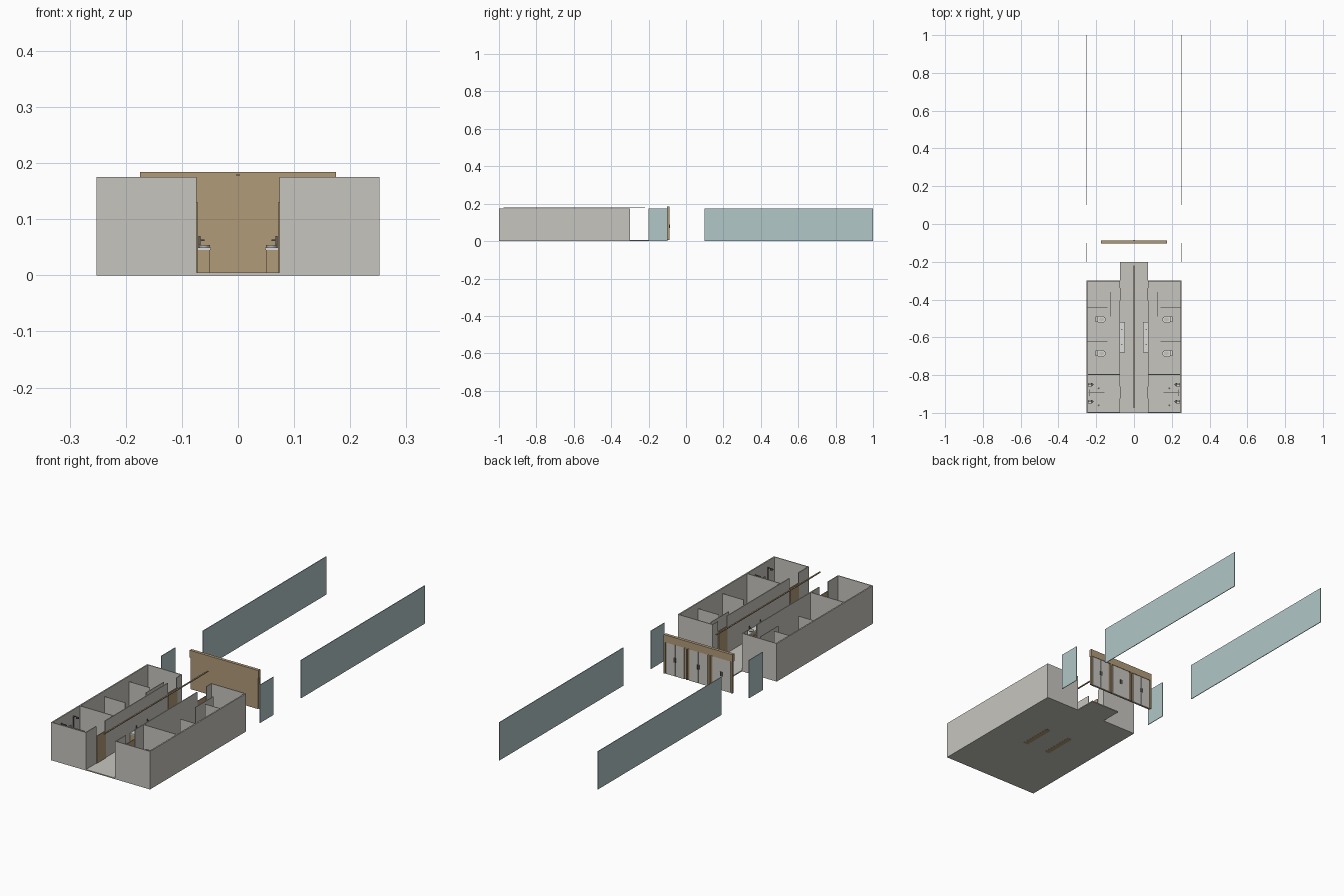
import bpy, math

def mat(name, c):
    m = bpy.data.materials.new(name)
    m.diffuse_color = (*c, 1)
    return m

GREY = mat("plaster_grey", (0.57, 0.56, 0.52))
WOOD = mat("wood", (0.44, 0.325, 0.19))
GLASS = mat("pale_glass", (0.44, 0.57, 0.575))
WHITE = mat("ceramic_white", (0.72, 0.72, 0.70))
METAL = mat("dark_metal", (0.12, 0.12, 0.12))

def finish(name, m):
    o = bpy.context.object
    o.name = name
    o.data.materials.append(m)
    return o

def box(name, x, y, z, m):
    """Box from (min, max) ranges on each axis."""
    bpy.ops.mesh.primitive_cube_add(size=1, location=(sum(x) / 2, sum(y) / 2, sum(z) / 2))
    o = finish(name, m)
    o.scale = (abs(x[1] - x[0]), y[1] - y[0], z[1] - z[0])
    return o

def cyl(name, loc, r, h, m, r2=None, sx=1, n=20):
    bpy.ops.mesh.primitive_cone_add(vertices=n, radius1=r, radius2=r if r2 is None else r2,
                                    depth=h, location=loc)
    o = finish(name, m)
    o.scale.x = sx
    bpy.ops.object.shade_smooth_by_angle(angle=math.radians(40))
    return o

H, T, F = 0.175, 0.004, 0.005   # wall height, wall thickness, floor height

# corridor floor and ceiling beam
box("corridor_floor", (-0.075, 0.075), (-1, -0.2), (0, F), GREY)
box("corridor_beam", (-0.003, 0.003), (-0.975, -0.22), (0.177, 0.181), WOOD)

for s, side in ((-1, "left"), (1, "right")):
    def b(name, x, y, z, m):
        return box(f"{side}_{name}", (s * x[0], s * x[1]), y, z, m)

    # glass side panels
    b("glass_long", (0.249, 0.252), (0.1, 1), (0, H), GLASS)
    b("glass_short", (0.249, 0.252), (-0.2, -0.1), (0, H), GLASS)

    # room shell
    b("room_floor", (0.075, 0.25), (-1, -0.3), (0, F), GREY)
    b("outer_wall", (0.25 - T, 0.252), (-1, -0.3), (0, H), GREY)
    b("front_wall", (0.075, 0.25), (-1, -1 + T), (0, H), GREY)
    b("back_wall", (0.075, 0.25), (-0.3 - T, -0.3), (0, H), GREY)
    for y in ((-1, -0.925), (-0.86, -0.405), (-0.34, -0.3)):
        b("corridor_wall", (0.074, 0.078), y, (0, H), GREY)
    for y in ((-0.925, -0.86), (-0.405, -0.34)):
        b("door", (0.071, 0.075), y, (F, 0.13), WOOD)

    # partitions
    b("shower_room_wall", (0.075, 0.25), (-0.799, -0.795), (F, H), GREY)
    for y in (-0.62, -0.44):
        b("stall_wall", (0.14, 0.25), (y - 0.0015, y + 0.0015), (F, 0.15), GREY)
    b("screen_wall", (0.124, 0.127), (-0.49, -0.36), (F, 0.15), GREY)
    b("shower_divider", (0.155, 0.24), (-0.895, -0.892), (F, 0.12), GREY)
    b("shower_rail", (0.233, 0.236), (-0.91, -0.877), (F, 0.12), GREY)

    # toilets
    for y in (-0.505, -0.685):
        cyl(side + "_toilet_base", (s * 0.175, y, 0.018), 0.010, 0.026, WHITE, 0.018, 1.3)
        cyl(side + "_toilet_seat", (s * 0.175, y, 0.033), 0.019, 0.004, WHITE, None, 1.35)
        cyl(side + "_toilet_bowl", (s * 0.172, y, 0.0354), 0.011, 0.001, GREY, None, 1.3)
        b("toilet_tank", (0.192, 0.204), (y - 0.014, y + 0.014), (0.02, 0.055), WHITE)

    # shower trays, posts and heads
    for y in (-0.85, -0.94):
        b("shower_tray", (0.152, 0.222), (y - 0.036, y + 0.036), (F, 0.011), GREY)
        cyl(side + "_shower_drain", (s * 0.187, y - 0.02, 0.0115), 0.005, 0.001, METAL)
        b("shower_seat", (0.222, 0.244), (y - 0.009, y + 0.009), (0.03, 0.036), WHITE)
        b("shower_post", (0.24, 0.243), (y - 0.0015, y + 0.0015), (0.036, 0.15), METAL)
        b("shower_arm", (0.222, 0.243), (y - 0.0015, y + 0.0015), (0.147, 0.15), METAL)
        cyl(side + "_shower_head", (s * 0.222, y, 0.145), 0.007, 0.004, METAL)

    # wash counters facing the corridor
    for y in (-0.56, -0.64):
        b("wash_cabinet", (0.05, 0.074), (y - 0.04, y + 0.04), (-0.0005, 0.045), WOOD)
        b("wash_top", (0.048, 0.074), (y - 0.04, y + 0.04), (0.045, 0.05), WHITE)
        cyl(side + "_wash_basin", (s * 0.06, y, 0.052), 0.010, 0.005, WHITE, 0.012, 0.9)
        b("tap_post", (0.067, 0.070), (y - 0.0015, y + 0.0015), (0.05, 0.07), METAL)
        b("tap_spout", (0.060, 0.068), (y - 0.0015, y + 0.0015), (0.061, 0.064), METAL)

# wooden feature wall with three pairs of pale doors on the back
box("feature_wall", (-0.172, 0.172), (-0.1, -0.093), (F, 0.183), WOOD)
box("feature_wall_head", (-0.175, 0.175), (-0.102, -0.088), (0.150, 0.184), WOOD)
for cx in (-0.118, 0, 0.118):
    for d in (-1, 1):
        c = cx + d * 0.0235
        box("cabinet_door", (c - 0.0225, c + 0.0225), (-0.094, -0.090), (F, 0.15), GREY)
        h = cx + d * 0.004
        box("cabinet_handle", (h - 0.001, h + 0.001), (-0.090, -0.086), (0.07, 0.09), METAL)
for px in (-0.1715, -0.059, 0.059, 0.1715):
    box("cabinet_post", (px - 0.0035, px + 0.0035), (-0.095, -0.088), (F, 0.15), WOOD)
